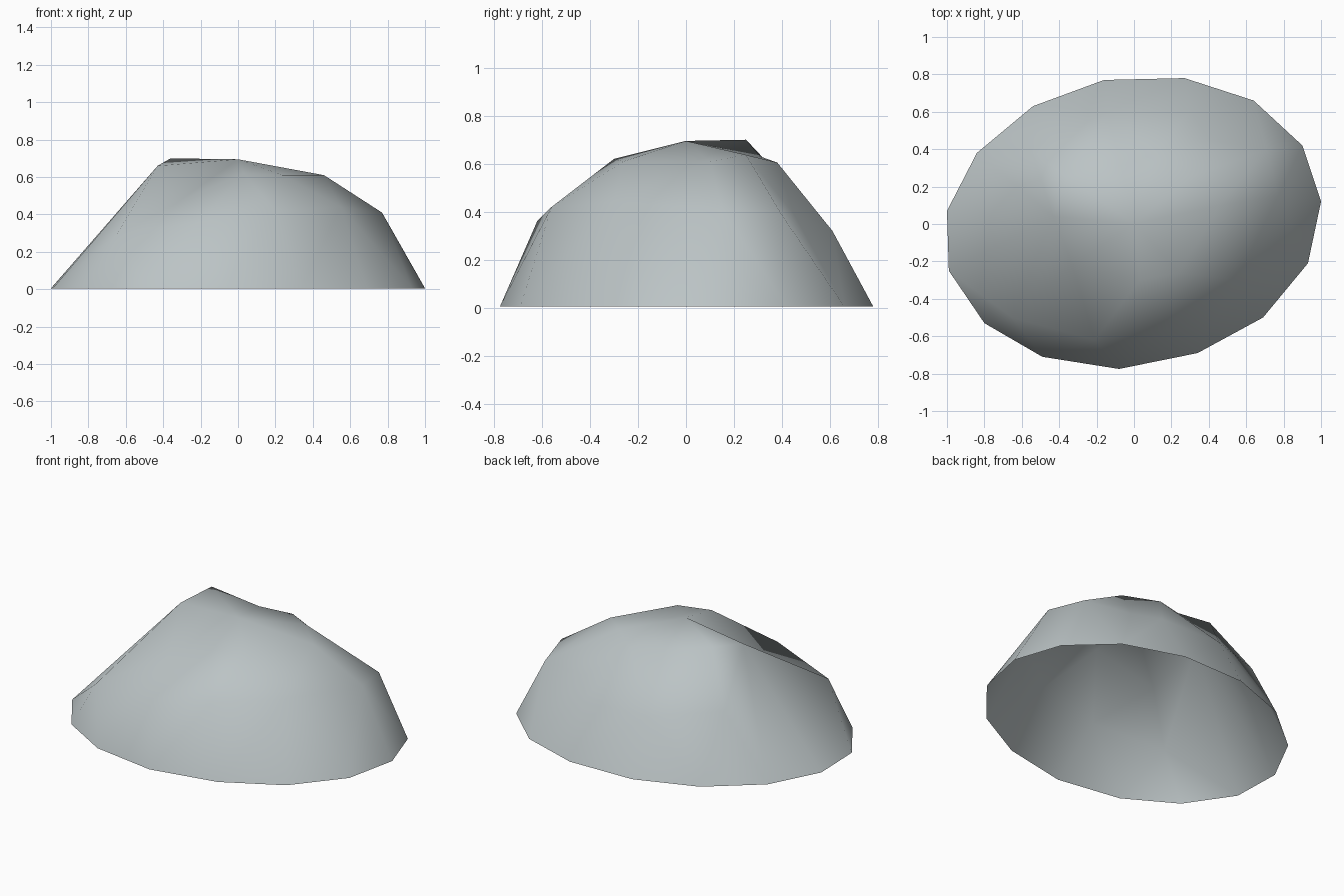
import bpy, bmesh
from mathutils import Vector
from mathutils.geometry import delaunay_2d_cdt

cube = bpy.data.objects.get("Cube")
if cube:
    bpy.data.objects.remove(cube, do_unlink=True)

# Outline where the rock meets the ground
rim = [(-.16, .77), (.27, .78), (.64, .66), (.9, .42), (1, .12),
       (.93, -.21), (.69, -.5), (.34, -.69), (-.08, -.775), (-.49, -.71),
       (-.8, -.53), (-.99, -.25), (-1, .07), (-.84, .38), (-.54, .63)]

# Named bumps, shoulders and hollows of the surface
bumps = {
    "apex": (0, 0, .695),
    "peak": (-.36, .25, .7),
    "brow": (-.43, .04, .66),
    "back_top": (.12, .38, .605),
    "back_dip": (-.07, .31, .63),
    "back_left_top": (.3, .25, .637),
    "back_left_hollow": (.4, .45, .39),
    "left_top": (.46, .1, .61),
    "front_top": (.03, -.3, .62),
    "front_left_top": (.24, -.26, .61),
    "front_right_hollow": (-.33, -.22, .46),
    "front_foot": (-.21, -.62, .36),
    "front_shoulder": (.2, -.56, .42),
    "front_left_shoulder": (.55, -.3, .44),
    "left_shoulder": (.77, .15, .41),
    "back_left_shoulder": (.71, .4, .385),
    "back_shoulder": (.3, .61, .32),
    "back_right_shoulder": (-.14, .6, .33),
    "right_shoulder": (-.55, .4, .4),
    "front_right_shoulder": (-.65, -.5, .29),
}
ridges = [("apex", "brow"), ("brow", "front_right_shoulder"),
          ("apex", "back_top"), ("apex", "left_top"),
          ("apex", "front_top"), ("peak", "brow"), ("peak", "apex"),
          ("back_top", "back_shoulder"), ("front_top", "front_foot"),
          ("back_left_top", "back_left_shoulder"),
          ("back_left_top", "back_top")]

names = list(bumps)
n = len(rim)
points = [Vector((x, y, .005)) for x, y in rim]
points += [Vector(p) for p in bumps.values()]
edges = [(i, (i + 1) % n) for i in range(n)]
edges += [(n + names.index(a), n + names.index(b)) for a, b in ridges]

# Triangulate the plan, then lift every point to its height
flat, _, tris, source, _, _ = delaunay_2d_cdt(
    [p.to_2d() for p in points], edges, [], 1, 1e-5)
bm = bmesh.new()
verts = []
for co, src in zip(flat, source):
    verts.append(bm.verts.new((co.x, co.y, points[src[0]].z)))
for tri in tris:
    bm.faces.new([verts[i] for i in tri])
bm.normal_update()
for face in bm.faces:
    if face.normal.z < 0:
        face.normal_flip()
    face.smooth = True

mesh = bpy.data.meshes.new("rock")
bm.to_mesh(mesh)
bm.free()
rock = bpy.data.objects.new("rock", mesh)
bpy.context.collection.objects.link(rock)

# Stone colour
stone = bpy.data.materials.new("grey_stone")
stone.use_nodes = True
colour = (.5, .55, .56, 1)
stone.diffuse_color = colour
stone.node_tree.nodes["Principled BSDF"].inputs["Base Color"].default_value = colour
mesh.materials.append(stone)
